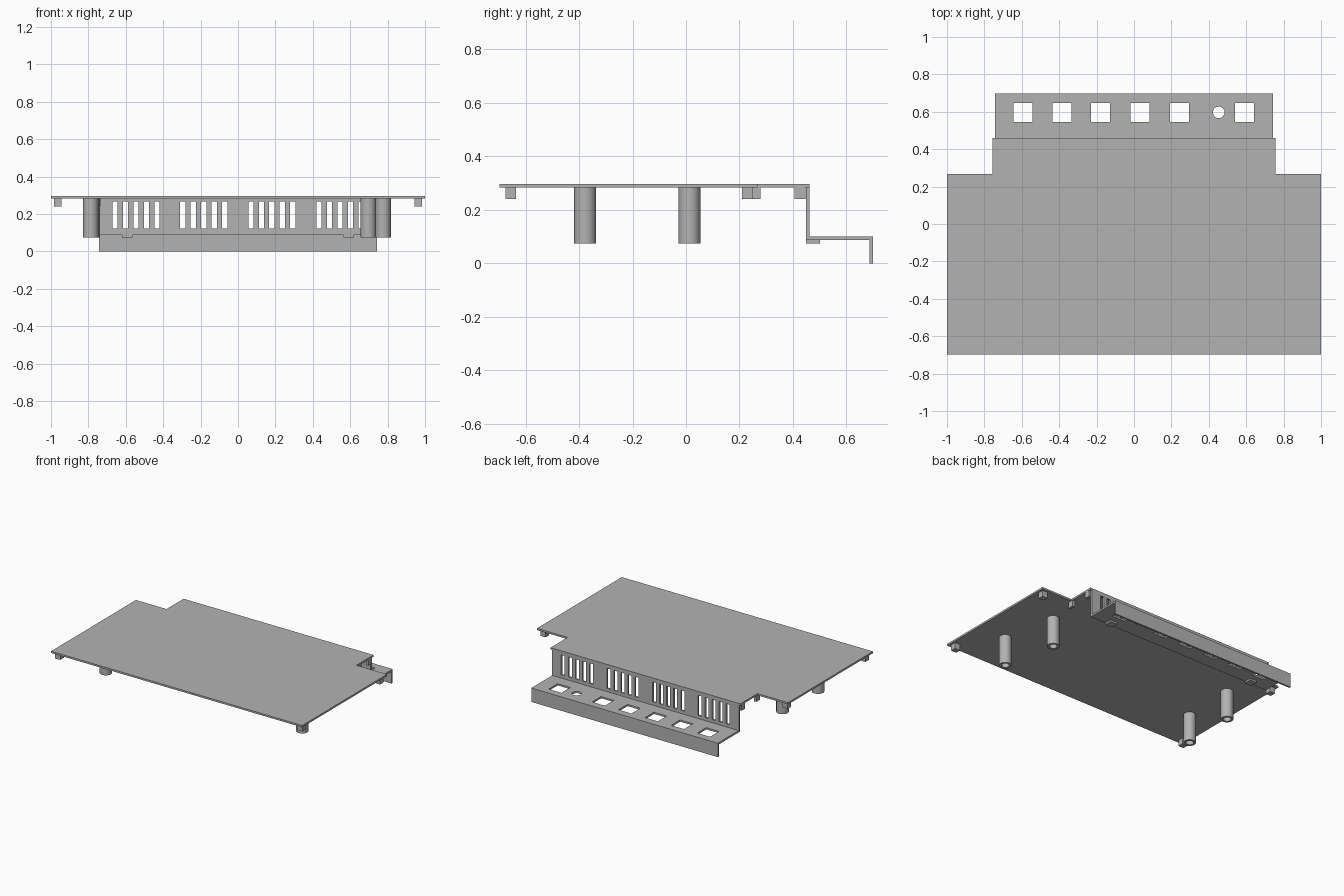
import bpy, math
from mathutils import Matrix, Vector

cube = bpy.data.objects.get("Cube")
if cube:
    bpy.data.objects.remove(cube, do_unlink=True)

grey = bpy.data.materials.new("plain grey")
grey.use_nodes = True
COLOUR = (0.45, 0.45, 0.45, 1)
grey.diffuse_color = COLOUR
grey.node_tree.nodes["Principled BSDF"].inputs["Base Color"].default_value = COLOUR

T = 0.013          # sheet thickness
TOP = 0.296        # upper face of the cover
UNDER = TOP - T


def rect(x0, x1, y0, y1):
    return [(x0, y0), (x1, y0), (x1, y1), (x0, y1)]


def circle(x, y, r, n=32):
    return [(x + r * math.cos(math.tau * i / n), y + r * math.sin(math.tau * i / n))
            for i in range(n)]


def sheet(name, loops, depth, location, upright=False, smooth=False):
    """Extruded flat outline; every loop after the first is a hole."""
    curve = bpy.data.curves.new(name, "CURVE")
    curve.dimensions = "2D"
    curve.fill_mode = "BOTH"
    curve.extrude = depth / 2
    for loop in loops:
        spline = curve.splines.new("POLY")
        spline.points.add(len(loop) - 1)
        for point, (x, y) in zip(spline.points, loop):
            point.co = (x, y, 0, 1)
        spline.use_cyclic_u = True
    obj = bpy.data.objects.new(name, curve)
    bpy.context.collection.objects.link(obj)
    bpy.ops.object.select_all(action="DESELECT")
    obj.select_set(True)
    bpy.context.view_layer.objects.active = obj
    bpy.ops.object.convert(target="MESH")
    obj = bpy.context.object
    turn = Matrix.Rotation(math.pi / 2, 4, "X") if upright else Matrix()
    obj.data.transform(Matrix.Translation(Vector(location)) @ turn)
    obj.data.materials.clear()
    obj.data.materials.append(grey)
    if smooth:
        bpy.ops.object.shade_smooth_by_angle(angle=math.radians(35))
    else:
        bpy.ops.object.shade_flat()
    return obj


def block(name, x0, x1, y0, y1, z0, z1):
    return sheet(name, [rect(x0, x1, y0, y1)], z1 - z0, (0, 0, (z0 + z1) / 2))


# Cover plate with notched back corners
half = [(1, -0.698), (1, 0.267), (0.756, 0.267), (0.756, 0.461)]
outline = half + [(-x, y) for x, y in reversed(half)]
sheet("cover_plate", [outline], T, (0, 0, TOP - T / 2))

# Back wall with four groups of vent slots
slots = [rect(s + 0.056 * i - 0.014, s + 0.056 * i + 0.014, 0.123, 0.267)
         for s in (-0.657, -0.295, 0.069, 0.433) for i in range(5)]
sheet("vent_wall", [rect(-0.743, 0.743, 0.1, UNDER)] + slots, T,
      (0, 0.4545, 0), upright=True)

# Connector shelf with square openings and one round one
openings = [rect(x - 0.051, x + 0.051, 0.545, 0.647)
            for x in (-0.594, -0.386, -0.178, 0.033, 0.244, 0.59)]
openings.append(circle(0.453, 0.597, 0.031))
sheet("connector_shelf", [rect(-0.743, 0.743, 0.448, 0.699)] + openings, T,
      (0, 0, 0.1 - T / 2))

# Downturned lip at the very back
block("back_lip", -0.743, 0.743, 0.686, 0.699, 0, 0.1 - T)

# Hollow support posts
for i, (x, y) in enumerate([(0.776, -0.377), (0.697, 0.013),
                            (-0.788, -0.377), (-0.778, 0.013)]):
    sheet(f"support_post_{i + 1}", [circle(x, y, 0.041), circle(x, y, 0.026)],
          UNDER - 0.075, (0, 0, (UNDER + 0.075) / 2), smooth=True)

# Small locating tabs under the cover and shelf
for side, s in (("left", 1), ("right", -1)):
    for part, x0, x1, y0, y1, z0, z1 in (
            ("front_tab", 0.943, 0.985, -0.675, -0.635, 0.24, UNDER),
            ("rear_tab", 0.943, 0.985, 0.21, 0.25, 0.24, UNDER),
            ("notch_tab", 0.735, 0.755, 0.237, 0.278, 0.24, UNDER),
            ("wall_tab", 0.735, 0.755, 0.405, 0.446, 0.24, UNDER),
            ("shelf_tab", 0.564, 0.619, 0.448, 0.502, 0.074, 0.1 - T)):
        a, b = sorted((s * x0, s * x1))
        block(f"{side}_{part}", a, b, y0, y1, z0, z1)
